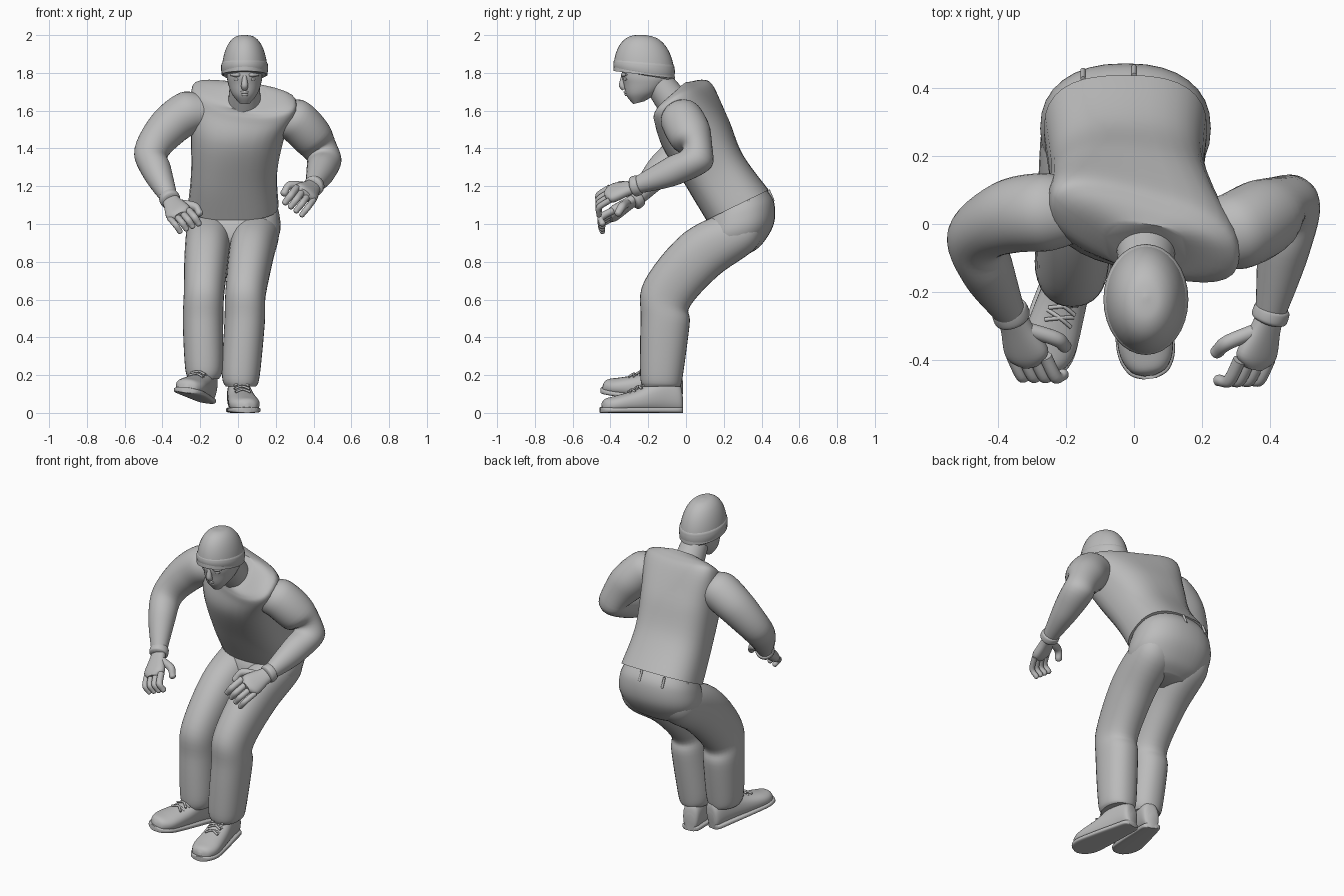
import bpy, bmesh
from math import cos, sin, pi, copysign
from mathutils import Vector, Matrix

cube = bpy.data.objects.get("Cube")
if cube:
    bpy.data.objects.remove(cube, do_unlink=True)

grey = bpy.data.materials.new("plain_grey")
grey.use_nodes = True
TONE = (.5, .5, .5, 1)
grey.diffuse_color = TONE
grey.node_tree.nodes["Principled BSDF"].inputs["Base Color"].default_value = TONE

SIDES, STEPS = 32, 6
ACROSS = Vector((1, 0, 0))
UPWARD = Vector((0, 0, 1))
ARM_AXIS = Vector((0, -.5, .8))
FACE_X = .035
built = []


def spline(a, b, c, d, t):
    return b + (c - a) * (t / 2) + (a * 2 - b * 5 + c * 4 - d) * (t * t / 2) \
        + (b * 3 - a - c * 3 + d) * (t ** 3 / 2)


def rounded(value, power):
    return copysign(abs(value) ** (2 / power), value)


def loft(name, rings, power=2, matrix=None):
    """Skin smoothly interpolated rings; a ring is centre, side, depth and lift vectors."""
    last = len(rings) - 1
    smooth = []
    for i in range(last):
        neighbours = [rings[max(0, min(last, i + k))] for k in (-1, 0, 1, 2)]
        for step in range(STEPS):
            smooth.append([spline(*vectors, step / STEPS) for vectors in zip(*neighbours)])
    smooth.append(rings[-1])

    bm = bmesh.new()
    loops = []
    for centre, side, depth, lift in smooth:
        loop = []
        for k in range(SIDES):
            angle = 2 * pi * k / SIDES
            c, s = rounded(cos(angle), power), rounded(sin(angle), power)
            loop.append(bm.verts.new(centre + side * c + depth * s + lift * c * c))
        loops.append(loop)
    for low, high in zip(loops, loops[1:]):
        for k in range(SIDES):
            bm.faces.new((low[k - 1], low[k], high[k], high[k - 1]))
    bm.faces.new(loops[0])
    bm.faces.new(loops[-1])
    bmesh.ops.recalc_face_normals(bm, faces=bm.faces)

    mesh = bpy.data.meshes.new(name)
    bm.to_mesh(mesh)
    bm.free()
    if matrix:
        mesh.transform(matrix)
    mesh.materials.append(grey)
    obj = bpy.data.objects.new(name, mesh)
    bpy.context.collection.objects.link(obj)
    built.append(obj)


def limb(name, points, axis=ACROSS, power=2, matrix=None):
    """Tube along points of x, y, z, side radius and optional depth radius."""
    path = [Vector(point[:3]) for point in points]
    rings = []
    for i, point in enumerate(points):
        tangent = (path[min(i + 1, len(path) - 1)] - path[max(i - 1, 0)]).normalized()
        side = (axis - tangent * axis.dot(tangent)).normalized()
        rings.append((path[i], side * point[3], tangent.cross(side) * point[-1], Vector()))
    loft(name, rings, power, matrix)


def body(name, sections, power=2):
    """Sections: front y, front z, back y, back z, middle x, half width, shoulder turn."""
    rings = []
    for front_y, front_z, back_y, back_z, middle, half, turn in sections:
        front, back = Vector((middle, front_y, front_z)), Vector((middle, back_y, back_z))
        rings.append(((front + back) / 2, Vector((half, -.07 * turn, -.035 * turn)),
                      (back - front) / 2, UPWARD * .035 * turn))
    loft(name, rings, power)


# Sleeveless shirt, turning towards the shoulders
body("shirt", [
    (.108, 1.02, .438, 1.18, -.025, .24, 0),
    (0, 1.2, .305, 1.36, -.02, .228, 0),
    (-.12, 1.41, .22, 1.55, 0, .25, .4),
    (-.14, 1.54, .12, 1.7, .03, .28, 1),
    (-.14, 1.58, .06, 1.74, .03, .24, .9),
    (-.14, 1.6, 0, 1.75, .035, .12, .2)], 2.6)

# Neck and head
limb("neck", [(FACE_X, -.05, 1.62, .09), (FACE_X, -.11, 1.7, .082), (FACE_X, -.18, 1.8, .07)])
body("head", [(*profile, FACE_X, half, 0) for *profile, half in (
    (-.28, 1.635, -.22, 1.65, .03),
    (-.315, 1.68, -.14, 1.7, .068),
    (-.33, 1.74, -.09, 1.75, .088),
    (-.34, 1.79, -.08, 1.79, .094),
    (-.33, 1.88, -.1, 1.88, .09))], 2.2)

# Facial features
limb("nose", [(FACE_X, -.333, 1.785, .01), (FACE_X, -.337, 1.735, .018), (FACE_X, -.325, 1.715, .015)])


def ridge(name, x, y, z, half, radius):
    ends = [(x + way * half, y + half / 2, z, radius / 2) for way in (-1, 1)]
    limb(name, [ends[0], (x, y, z, radius), ends[1]], UPWARD)


ridge("upper_lip", FACE_X, -.322, 1.698, .03, .008)
ridge("lower_lip", FACE_X, -.317, 1.685, .025, .008)
for side, way in (("left", 1), ("right", -1)):
    ridge(side + "_eye", FACE_X + way * .04, -.322, 1.767, .018, .009)
    ridge(side + "_brow", FACE_X + way * .04, -.333, 1.79, .035, .011)

# Knitted hat: domed crown and folded band, both dipping at the back
HAT_Y = -.222
crown, band = [], []
for k in range(7):
    turn = k * pi / 12
    size = max(cos(turn), .02) ** .75
    height, dip = 1.79 + .21 * sin(turn), .02 * cos(turn)
    crown.append((HAT_Y - .163 * size, height + dip, HAT_Y + .163 * size, height - dip,
                  FACE_X, .122 * size, 0))
    part = k / 6
    bulge = .013 * sin(pi * part) ** .5
    band.append((HAT_Y - .15 - bulge, 1.815 + .06 * part, HAT_Y + .15 + bulge, 1.76 + .09 * part,
                 FACE_X, .112 + bulge, 0))
body("hat_crown", crown)
body("hat_band", band)

# Trousers: seat, legs and belt loops
body("trouser_seat", [(*profile, -.025, half, 0) for *profile, half in (
    (.125, 1.04, .41, 1.2, .22),
    (.1, .99, .465, 1.12, .243),
    (.09, .92, .465, 1, .248),
    (.12, .86, .4, .89, .2),
    (.2, .83, .33, .84, .1))], 2.3)


def trouser_leg(side, hip, thigh, knee, shin, cuff, hem):
    limb(side + "_trouser_leg", [
        (hip, .38, 1.04, .07, .06),
        (hip, .3, .97, .118, .12),
        (thigh, .08, .84, .118, .145),
        (knee, -.1, .63, .107, .138),
        (shin, -.11, .48, .107, .13),
        (cuff, -.13, hem + .06, .1, .113),
        (cuff, -.13, hem, .08, .1)], power=2.2)


trouser_leg("left", .1, .07, .04, .035, .015, .14)
trouser_leg("right", -.15, -.165, -.18, -.185, -.18, .18)
for side, x, y, z in (("back", 0, .45, 1.15), ("left", .19, .34, 1.1),
                      ("right", -.24, .34, 1.1), ("rear", -.15, .44, 1.14)):
    limb(side + "_belt_loop", [(x, y + way * .013, z - way * .03, .007) for way in (-1, 0, 1)])


# Laced shoes, heel at the local origin
def shoe(side, place, yaw, pitch, roll):
    matrix = Matrix.Translation(place) @ Matrix.Rotation(yaw, 4, "Z") \
        @ Matrix.Rotation(pitch, 4, "X") @ Matrix.Rotation(roll, 4, "Y")
    upper, sole = [], []
    for y, half, top in ((0, .03, .1), (-.02, .05, .16), (-.1, .06, .19), (-.24, .075, .125),
                         (-.35, .08, .092), (-.41, .055, .075), (-.43, .015, .05)):
        upper.append((Vector((0, y, top / 2)), ACROSS * half, UPWARD * top / 2, Vector()))
        sole.append((Vector((0, y * 1.02, .015)), ACROSS * (half + .005), UPWARD * .015, Vector()))
    loft(side + "_shoe_upper", upper, 2.3, matrix)
    loft(side + "_shoe_sole", sole, 4, matrix)
    for row in range(4):
        y, z = -.165 - .035 * row, .175 - .017 * row
        for way in (-1, 1):
            limb(side + "_shoe_lace", [(way * .04 * k, y - .015 * k, z - .014 * abs(k), .006)
                                       for k in (-1, 0, 1)], ARM_AXIS, matrix=matrix)


shoe("left", (-.01, -.02, 0), .13, 0, 0)
shoe("right", (-.165, -.03, .05), -.27, -.13, .12)


# Arms and gloved hands
def arm(side, joints, knuckle, lateral, reach, curl):
    radii = (.095, .115, .108, .09, .078, .043)
    limb(side + "_arm", [(*joint, radius) for joint, radius in zip(joints, radii)], ARM_AXIS)
    wrist, knuckle, lateral, reach, curl = map(Vector, (joints[-1], knuckle, lateral, reach, curl))
    along = knuckle - wrist
    limb(side + "_palm", [(*(wrist + along * t), half, .02 + half / 5) for t, half in (
        (-.1, .042), (.3, .05), (.9, .068), (1.15, .035))], lateral, 2.3)
    limb(side + "_glove_cuff", [(*(wrist + along * t), radius) for t, radius in (
        (-.2, .044), (-.15, .053), (.05, .054), (.12, .042))], lateral)

    def digit(name, base, middle, tip, radius):
        end = (tip - middle).normalized() * radius
        limb(side + name, [(*base, radius), (*middle, radius), (*(tip - end), radius * .9),
                           (*(tip - end * .3), radius * .7), (*tip, radius * .1)], lateral)

    for i, name in enumerate(("_index", "_middle", "_ring", "_little")):
        base = knuckle + lateral * (1 - i * 2 / 3)
        digit(name + "_finger", base, base + reach, base + reach + curl, .019 - .001 * i)
    base = wrist + along * .3 + lateral * .3
    middle = base + lateral * 1.4 + along * .3 + curl * .5
    digit("_thumb", base, middle, middle + (curl + reach) * .6, .022)


arm("left", [(.22, -.03, 1.55), (.3, -.02, 1.55), (.4, .03, 1.45),
             (.455, .06, 1.35), (.44, -.07, 1.28), (.4, -.27, 1.2)],
    (.355, -.4, 1.16), (-.045, 0, .032), (-.03, -.06, -.04), (-.04, 0, -.05))
arm("right", [(-.18, .035, 1.59), (-.26, .035, 1.59), (-.37, .02, 1.51),
              (-.46, -.04, 1.38), (-.43, -.14, 1.28), (-.36, -.27, 1.13)],
    (-.31, -.39, 1.05), (.05, 0, .02), (.03, -.06, -.035), (.03, .01, -.045))

# Smooth shading with crisp hems
bpy.ops.object.select_all(action="DESELECT")
for obj in built:
    obj.select_set(True)
bpy.context.view_layer.objects.active = built[0]
bpy.ops.object.shade_smooth_by_angle(angle=.8)
